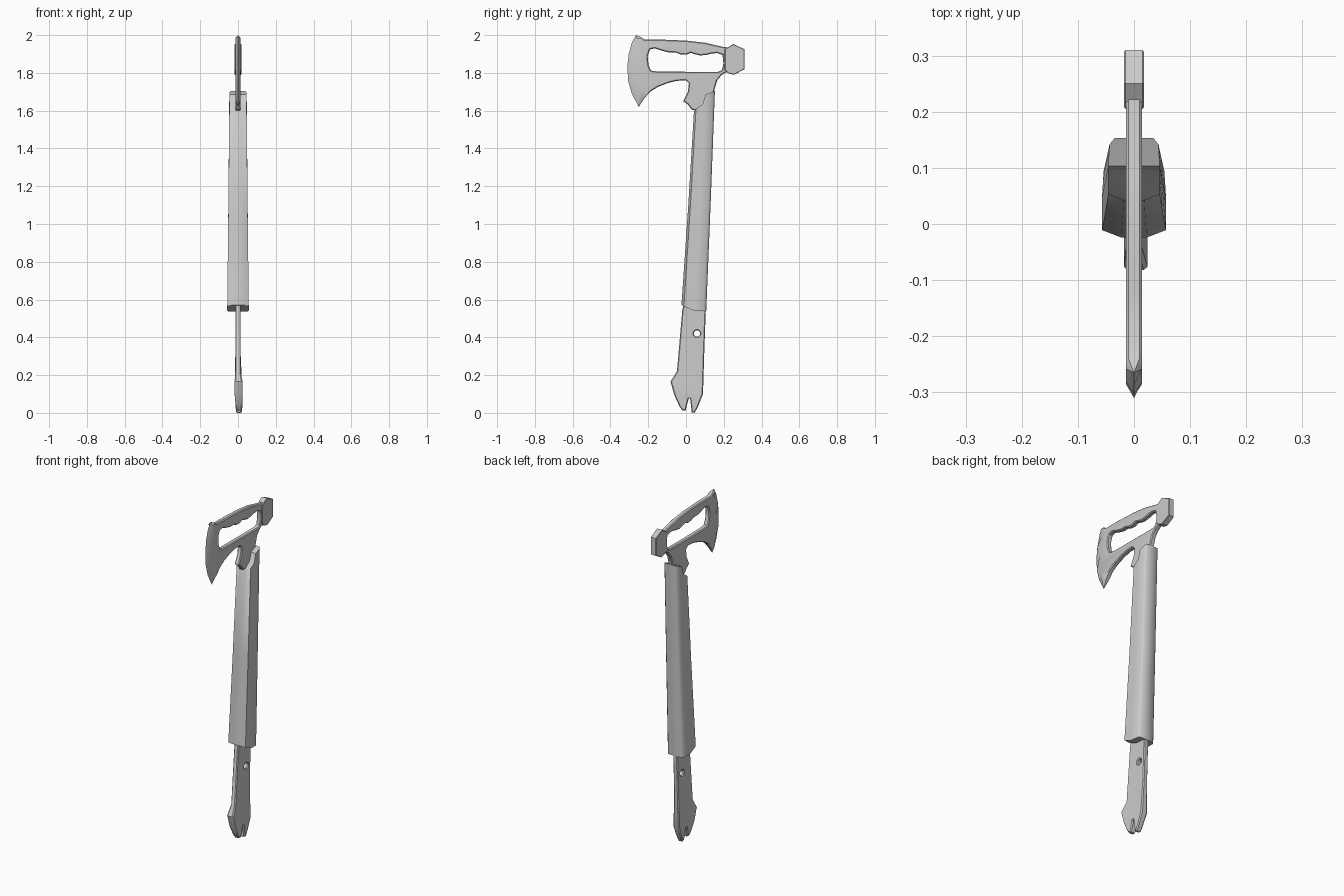
import bpy, bmesh, math
from mathutils import Vector
from mathutils.geometry import tessellate_polygon

if "Cube" in bpy.data.objects:
    bpy.data.objects.remove(bpy.data.objects["Cube"])


def finish(bm, name, angle=35):
    bmesh.ops.remove_doubles(bm, verts=bm.verts, dist=1e-5)
    bmesh.ops.recalc_face_normals(bm, faces=bm.faces)
    me = bpy.data.meshes.new(name)
    bm.to_mesh(me)
    bm.free()
    ob = bpy.data.objects.new(name, me)
    bpy.context.collection.objects.link(ob)
    bpy.ops.object.select_all(action='DESELECT')
    ob.select_set(True)
    bpy.context.view_layer.objects.active = ob
    bpy.ops.object.shade_smooth_by_angle(angle=math.radians(angle))
    return ob


def inset_loop(pts, dists):
    """Move each point of a loop to its left by its own mitred distance."""
    out, n = [], len(pts)
    for i, p in enumerate(pts):
        d1 = (p - pts[i - 1]).normalized()
        d2 = (pts[(i + 1) % n] - p).normalized()
        n1, n2 = Vector((-d1.y, d1.x)), Vector((-d2.y, d2.x))
        m = (n1 + n2).normalized()
        out.append(p + m * dists[i] / max(m.dot(n1), 0.4))
    return out


def plate(name, outline, holes, half, chamfer, shape=None):
    """Chamfered plate in the y-z plane. A third value on a point makes a knife edge that wide."""
    bm = bmesh.new()
    caps = {1: [], -1: []}
    flat = []
    for k, loop in enumerate([outline] + holes):
        pts = [Vector(p[:2]) for p in loop]
        area = sum(pts[i - 1].cross(pts[i]) for i in range(len(pts)))
        if (area > 0) == (k > 0):
            pts.reverse()
            loop = loop[::-1]
        ins = inset_loop(pts, [p[2] if len(p) > 2 else chamfer for p in loop])
        edge = [0 if len(p) > 2 else half - chamfer for p in loop]
        flat.append([Vector((p.x, p.y, 0)) for p in ins])
        rings = []
        for s in (1, -1):
            top = [bm.verts.new((s * half, p.x, p.y)) for p in ins]
            side = [bm.verts.new((s * e, p.x, p.y)) for p, e in zip(pts, edge)]
            caps[s] += top
            rings += [top, side] if s == 1 else [side, top]
        for a, b in zip(rings, rings[1:]):
            for i in range(len(pts)):
                bm.faces.new((a[i - 1], a[i], b[i], b[i - 1]))
    for tri in tessellate_polygon(flat):
        for s in (1, -1):
            bm.faces.new([caps[s][i] for i in tri])
    if shape:
        for v in bm.verts:
            shape(v)
    return finish(bm, name)


# Steel: blade, head frame, full tang and pry claw in one plate
steel_outline = [
    (-.25, 1.62, .02), (-.22, 1.665), (-.19, 1.70), (-.15, 1.725), (-.10, 1.745),
    (-.05, 1.758), (0, 1.76), (.015, 1.745), (.01, 1.70), (-.015, 1.65),
    (.01, 1.632), (.03, 1.605), (.055, 1.60), (.06, 1.5), (.0, .65),
    (-.02, .54), (-.048, .22), (-.082, .165), (-.06, .09), (-.035, .035),
    (-.02, .014), (-.002, .012), (.014, .075), (.022, .075), (.03, .003),
    (.045, 0), (.062, .03), (.09, .10), (.096, .30), (.105, .55),
    (.13, 1.6), (.15, 1.71), (.165, 1.76), (.19, 1.79), (.225, 1.81),
    (.225, 1.935), (.2, 1.937), (.1, 1.96), (0, 1.971), (-.12, 1.976),
    (-.22, 1.977), (-.24, 1.99), (-.265, 2.0, .015), (-.287, 1.96, .045),
    (-.303, 1.90, .022), (-.31, 1.84, .045), (-.307, 1.76, .022), (-.287, 1.69, .035)]

# Hand opening with finger scallops along the top bar
window = [
    (-.185, 1.812), (-.15, 1.807), (0, 1.806), (.17, 1.806), (.19, 1.815),
    (.198, 1.85), (.193, 1.895), (.165, 1.905), (.135, 1.902), (.11, 1.896), (.075, 1.892),
    (.05, 1.898), (.025, 1.906), (0, 1.896), (-.03, 1.898), (-.055, 1.908),
    (-.09, 1.908), (-.13, 1.918), (-.165, 1.93), (-.19, 1.925), (-.203, 1.89), (-.198, 1.84)]
lanyard = [(.058 + .017 * math.cos(a * math.pi / 6), .42 + .017 * math.sin(a * math.pi / 6))
           for a in range(12)]


def thicken_claw(v):
    if v.co.z < .18:
        k = min(1, v.co.z / .1)
        v.co.x = v.co.x * (1.1 + .35 * k) + .006 - .003 * k


plate("steel_axe_body", steel_outline, [window, lanyard], .0145, .005, thicken_claw)

# Hammer poll at the back of the head
plate("hammer_poll",
      [(.205, 1.815), (.225, 1.797), (.255, 1.79), (.31, 1.82), (.31, 1.925), (.25, 1.953), (.205, 1.925)],
      [], .018, .003)

# Grip sleeve: tapered faceted tube with a stepped top end
profile = [(0, .4), (.1, 1), (.42, 1), (.55, 1), (.9, .95), (1, .75)]
top_z = [1.595, 1.61, 1.635, 1.685, 1.70, 1.705]
low_z = [.572, .565, .545, .541, .538, .537]


def grip_ring(bm, y0, y1, width, heights):
    pts = [(w * width, y0 + (y1 - y0) * f, z) for (f, w), z in zip(profile, heights)]
    pts += [(-x, y, z) for x, y, z in reversed(pts)]
    return [bm.verts.new(p) for p in pts]


bm = bmesh.new()
mid_z = [(a + b) / 2 for a, b in zip(top_z, low_z)]
rings = [grip_ring(bm, -.024, .107, .057, low_z),
         grip_ring(bm, .011, .131, .051, mid_z),
         grip_ring(bm, .042, .153, .046, top_z)]
for a, b in zip(rings, rings[1:]):
    for i in range(len(a)):
        bm.faces.new((a[i - 1], a[i], b[i], b[i - 1]))
for ring in (rings[0], rings[-1]):
    for i in range(5):
        bm.faces.new((ring[i], ring[i + 1], ring[10 - i], ring[11 - i]))
finish(bm, "grip_sleeve", 50)
